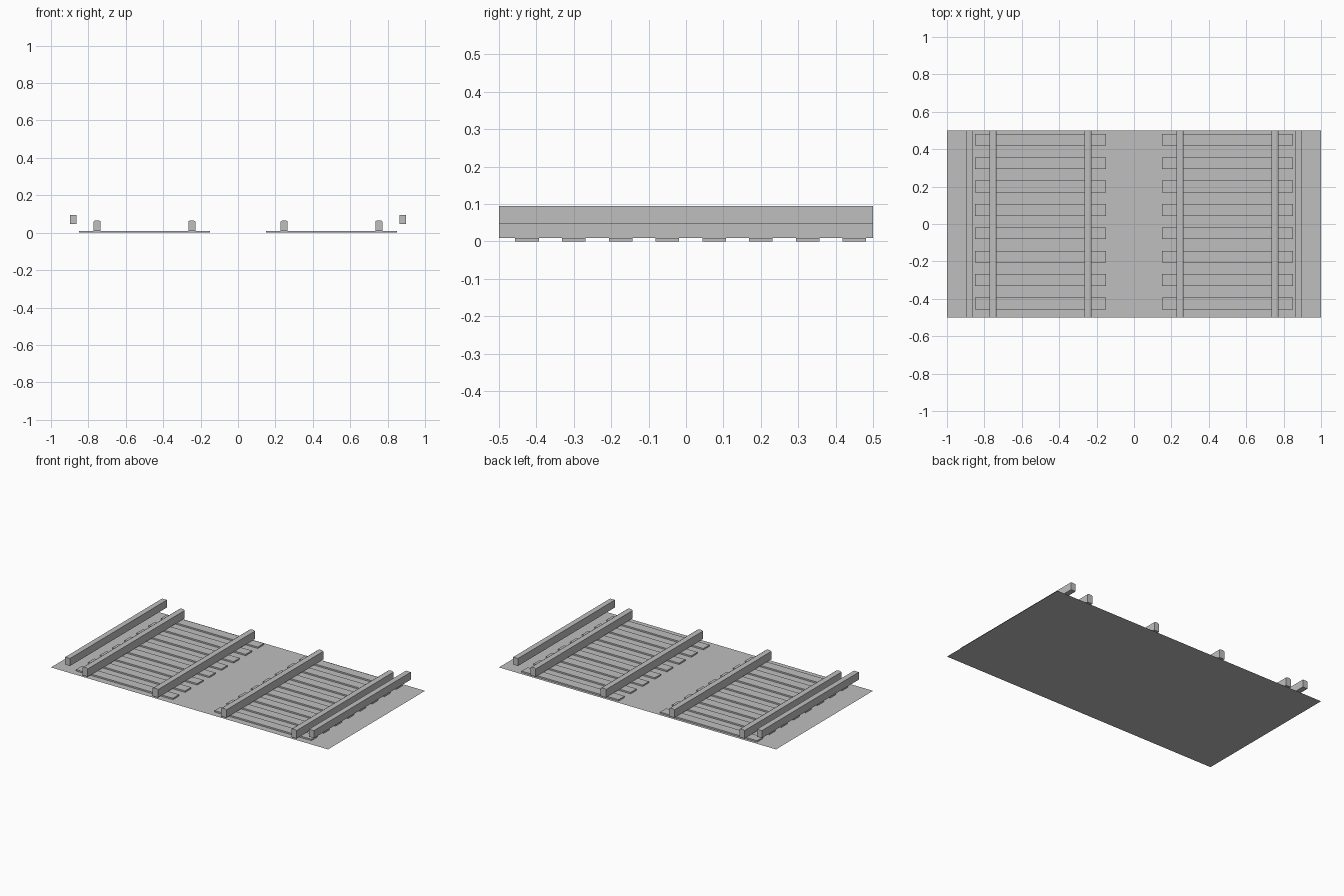
import bpy
import bmesh

cube = bpy.data.objects.get("Cube")
if cube:
    bpy.data.objects.remove(cube, do_unlink=True)

GREY = (0.52, 0.52, 0.52, 1)
grey = bpy.data.materials.new("plain grey")
grey.use_nodes = True
grey.diffuse_color = GREY
grey.node_tree.nodes["Principled BSDF"].inputs["Base Color"].default_value = GREY


def finish(name, bm):
    mesh = bpy.data.meshes.new(name)
    bmesh.ops.recalc_face_normals(bm, faces=bm.faces)
    bm.to_mesh(mesh)
    bm.free()
    mesh.materials.append(grey)
    obj = bpy.data.objects.new(name, mesh)
    bpy.context.collection.objects.link(obj)
    return obj


def extrude_along_y(name, profile, x, y_start, y_end):
    """Sweep a closed x-z profile between two y positions."""
    bm = bmesh.new()
    face = bm.faces.new([bm.verts.new((x + px, y_start, pz)) for px, pz in profile])
    swept = bmesh.ops.extrude_face_region(bm, geom=[face], use_keep_orig=True)
    moved = [v for v in swept["geom"] if isinstance(v, bmesh.types.BMVert)]
    bmesh.ops.translate(bm, vec=(0, y_end - y_start, 0), verts=moved)
    return finish(name, bm)


def box_profile(half_width, bottom, top):
    return [(-half_width, bottom), (half_width, bottom),
            (half_width, top), (-half_width, top)]


# Ground sheet
bm = bmesh.new()
bm.faces.new([bm.verts.new(p) for p in
              ((-1, -0.5, 0), (1, -0.5, 0), (1, 0.5, 0), (-1, 0.5, 0))])
ground = finish("ground_sheet", bm)

SLEEPER = box_profile(0.35, 0, 0.0095)
POWER_RAIL = box_profile(0.0175, 0.046, 0.095)
# Running rail with a softly chamfered head
RAIL = [(-0.0185, 0.0095), (0.0185, 0.0095), (0.0185, 0.061),
        (0.009, 0.066), (-0.009, 0.066), (-0.0185, 0.061)]

# Two mirrored tracks
for side, sign in (("left", 1), ("right", -1)):
    for i in range(8):
        y = -0.425 + i * 0.125
        extrude_along_y(f"{side}_sleeper_{i + 1}", SLEEPER, sign * 0.5,
                        y - 0.0315, y + 0.0315)
    extrude_along_y(f"{side}_inner_rail", RAIL, sign * 0.247, -0.5, 0.5)
    extrude_along_y(f"{side}_outer_rail", RAIL, sign * 0.753, -0.5, 0.5)
    extrude_along_y(f"{side}_power_rail", POWER_RAIL, sign * 0.88, -0.5, 0.5)
